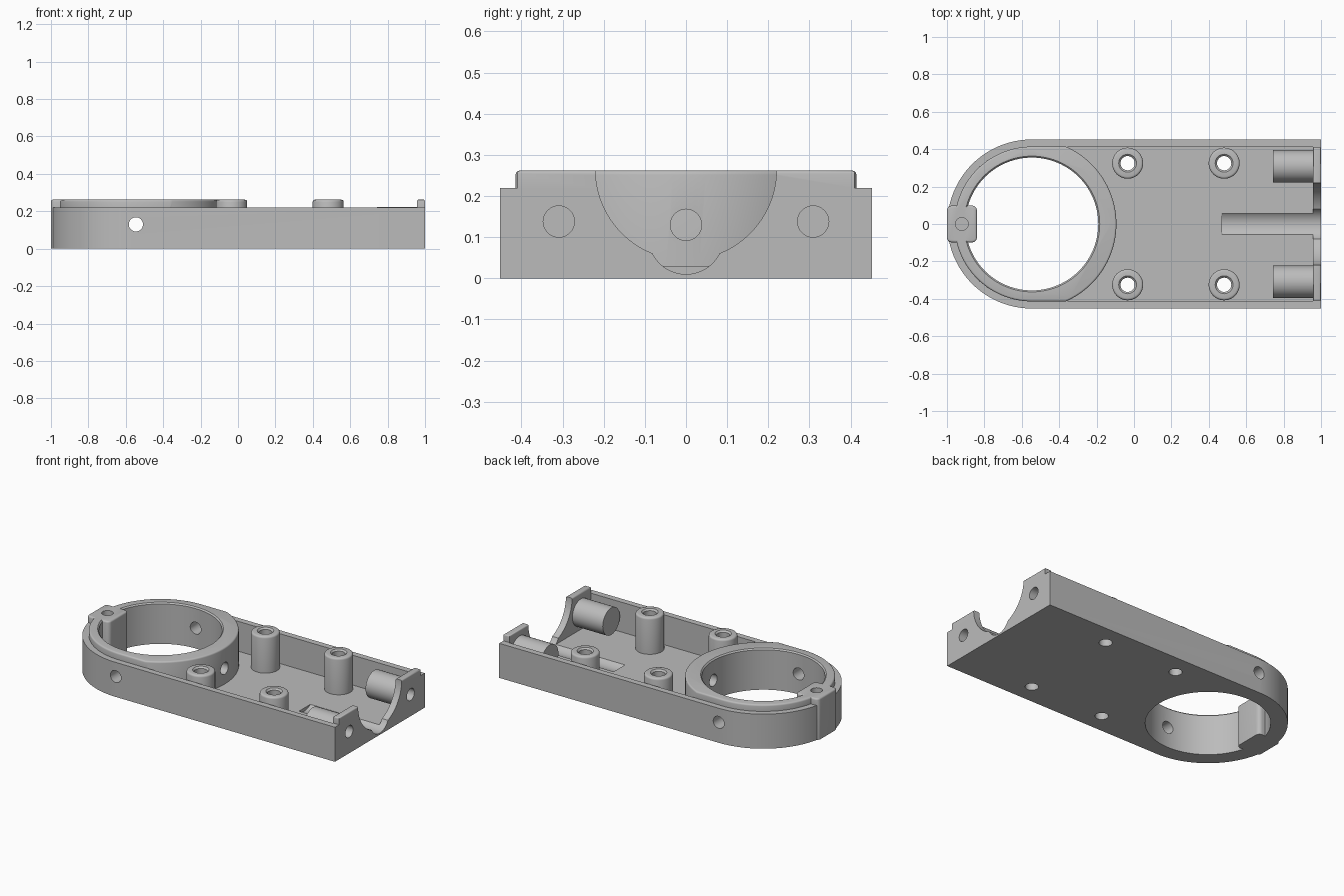
import bpy, bmesh
from math import sin, cos, pi, acos, asin
from mathutils import Matrix, Vector

if "Cube" in bpy.data.objects:
    bpy.data.objects.remove(bpy.data.objects["Cube"], do_unlink=True)

grey = bpy.data.materials.new("mid_grey")
grey.use_nodes = True
grey.diffuse_color = (0.5, 0.5, 0.5, 1)
grey.node_tree.nodes["Principled BSDF"].inputs["Base Color"].default_value = (0.5, 0.5, 0.5, 1)

# Main dimensions
R, RIM, BORE = 0.452, 0.414, 0.355      # body half width, rim half width, bore radius
CX = -0.546                             # bore centre
FLOOR, WALL, TOP = 0.03, 0.22, 0.262
PLATE = 0.957                           # inner face of end plate
HOLE = 0.038


def arc(cx, cy, r, a0, a1, n):
    return [(cx + r * cos(a0 + (a1 - a0) * i / n), cy + r * sin(a0 + (a1 - a0) * i / n))
            for i in range(n + 1)]


def box_outline(x0, x1, w):
    return [(x0, -w), (x1, -w), (x1, w), (x0, w)]


def make(name, bm):
    bmesh.ops.recalc_face_normals(bm, faces=bm.faces[:])
    mesh = bpy.data.meshes.new(name)
    bm.to_mesh(mesh)
    bm.free()
    mesh.materials.append(grey)
    ob = bpy.data.objects.new(name, mesh)
    bpy.context.collection.objects.link(ob)
    return ob


def prism(name, outline, z0, z1, bevel=0):
    """Extrude an outline upward, rounding its top edge if asked."""
    bm = bmesh.new()
    face = bm.faces.new([bm.verts.new((x, y, z0)) for x, y in outline])
    ext = bmesh.ops.extrude_face_region(bm, geom=[face])["geom"]
    top = [v for v in ext if isinstance(v, bmesh.types.BMVert)]
    bmesh.ops.translate(bm, verts=top, vec=(0, 0, z1 - z0))
    bmesh.ops.recalc_face_normals(bm, faces=bm.faces[:])
    if bevel:
        rim = [e for e in bm.edges if all(v in top for v in e.verts)]
        bmesh.ops.bevel(bm, geom=rim, offset=bevel, segments=3, profile=0.5, affect='EDGES')
    return make(name, bm)


def turned(name, profile, start, axis="Z", n=48):
    """Stack rings of (radius, distance) along an axis, capped at both ends."""
    bm = bmesh.new()
    rings = [[bm.verts.new((x, y, d)) for x, y in arc(0, 0, r, 0, 2 * pi, n)[:-1]]
             for r, d in profile]
    for a, b in zip(rings, rings[1:]):
        for i in range(n):
            j = (i + 1) % n
            bm.faces.new((a[i], a[j], b[j], b[i]))
    bm.faces.new(rings[0])
    bm.faces.new(rings[-1])
    direction = Vector({"X": (1, 0, 0), "Y": (0, 1, 0), "Z": (0, 0, 1)}[axis])
    turn = Vector((0, 0, 1)).rotation_difference(direction).to_matrix().to_4x4()
    bm.transform(Matrix.Translation(start) @ turn)
    return make(name, bm)


def combine(target, part, operation):
    mod = target.modifiers.new(part.name, 'BOOLEAN')
    mod.object, mod.operation, mod.solver = part, operation, 'EXACT'
    bpy.context.view_layer.objects.active = target
    bpy.ops.object.modifier_apply(modifier=mod.name)
    bpy.data.objects.remove(part, do_unlink=True)


def add(part):
    combine(body, part, 'UNION')


def cut(part):
    combine(body, part, 'DIFFERENCE')


# Tray body: round at one end, square at the other
body = prism("base_housing", arc(CX, 0, R, pi / 2, 3 * pi / 2, 64) + [(1, -R), (1, R)], 0, WALL)
cut(prism("tray_cavity", box_outline(CX + 0.05, PLATE, RIM - 0.001), FLOOR, 0.5))

# Ring around the bore, flattened where it meets the side walls
a = asin(RIM / R)
ring = arc(CX, 0, RIM, pi / 2, 3 * pi / 2, 64) + arc(CX, 0, R, -a, a, 64)
add(prism("ring", ring, FLOOR / 2, TOP, 0.01))

# End plate lip
add(prism("end_lip", box_outline(PLATE, 1, RIM - 0.004), FLOOR / 2, TOP, 0.008))

# Screw posts and end bosses
POSTS = [(x, y) for x in (-0.034, 0.482) for y in (-0.325, 0.325)]
for x, y in POSTS:
    add(prism("post", arc(x, y, 0.083, 0, 2 * pi, 48)[:-1], FLOOR / 2, TOP, 0.012))
for y in (-0.309, 0.309):
    add(turned("end_boss", [(0.086, 0), (0.086, 0.23)], (0.743, y, 0.138), "X"))

# Bore with a softened upper edge
cut(turned("bore", [(BORE, -0.1), (BORE, TOP - 0.008), (BORE + 0.01, TOP + 0.002),
                    (BORE + 0.01, 0.4)], (CX, 0, 0), "Z", 96))

# Clamp block standing across the ring wall
cr, hw, x0, x1 = 0.025, 0.098, -1, -0.84
block = (arc(x1 - cr, hw - cr, cr, 0, pi / 2, 6) + arc(x0 + cr, hw - cr, cr, pi / 2, pi, 6)
         + arc(x0 + cr, cr - hw, cr, pi, 1.5 * pi, 6) + arc(x1 - cr, cr - hw, cr, 1.5 * pi, 2 * pi, 6))
add(prism("clamp_block", block, 0, TOP, 0.01))
cut(turned("block_hole", [(0.034, 0.08), (0.034, 0.4)], (-0.92, 0, 0)))

# Cable groove and round opening in the end plate
cut(turned("groove", [(0.091, 0), (0.091, 0.7)], (0.47, 0, 0.101), "X"))
cut(turned("end_opening", [(0.22, 0), (0.22, 0.2)], (0.9, 0, 0.265), "X", 96))

# Drilled holes
for x, y in POSTS:
    cut(turned("post_hole", [(HOLE, -0.1), (HOLE, TOP - 0.01), (0.05, TOP + 0.002),
                             (0.05, 0.4)], (x, y, 0), "Z", 32))
for y in (-0.309, 0.309):
    cut(turned("boss_hole", [(HOLE, 0), (HOLE, 0.3)], (0.8, y, 0.138), "X", 32))
cut(turned("cross_hole", [(HOLE, 0), (HOLE, 1.4)], (CX, -0.7, 0.13), "Y", 32))
cut(turned("ring_hole", [(HOLE, 0), (HOLE, 0.35)], (-0.35, 0, 0.13), "X", 32))

bpy.ops.object.select_all(action='DESELECT')
body.select_set(True)
bpy.context.view_layer.objects.active = body
bpy.ops.object.shade_smooth_by_angle(angle=0.55)
